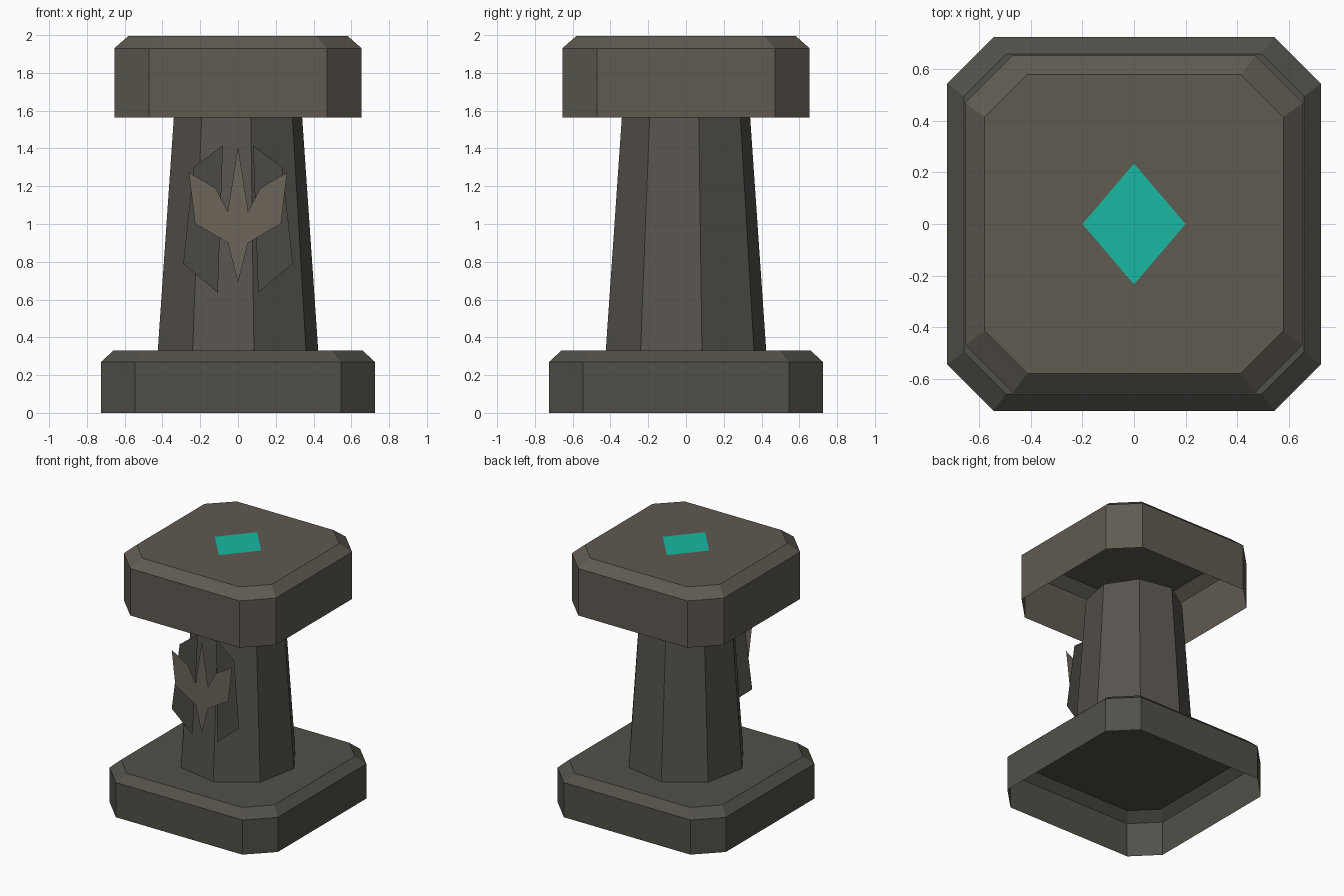
import bpy
from math import cos, sin, pi

if "Cube" in bpy.data.objects:
    bpy.data.objects.remove(bpy.data.objects["Cube"])


def material(name, rgb):
    m = bpy.data.materials.new(name)
    m.diffuse_color = (*rgb, 1.0)
    m.use_nodes = True
    m.node_tree.nodes["Principled BSDF"].inputs["Base Color"].default_value = m.diffuse_color
    return m


def add_mesh(name, verts, faces, mat):
    me = bpy.data.meshes.new(name)
    me.from_pydata(verts, [], faces)
    me.materials.append(mat)
    me.update()
    ob = bpy.data.objects.new(name, me)
    bpy.context.collection.objects.link(ob)
    return ob


def loft(name, rings, mat, cap_top):
    """Open-bottomed shell through rings of equal vertex count."""
    n = len(rings[0])
    verts = [v for ring in rings for v in ring]
    faces = [(r * n + i, r * n + (i + 1) % n, (r + 1) * n + (i + 1) % n, (r + 1) * n + i)
             for r in range(len(rings) - 1) for i in range(n)]
    if cap_top:
        faces.append(tuple(range((len(rings) - 1) * n, len(rings) * n)))
    return add_mesh(name, verts, faces, mat)


def cut_square(half, corner, z, scale=1.0):
    h, c = half * scale, corner * scale
    pts = [(h, -c), (h, c), (c, h), (-c, h), (-h, c), (-h, -c), (-c, -h), (c, -h)]
    return [(x, y, z) for x, y in pts]


def octagon(r, z):
    return [(r * cos(pi / 16 + k * pi / 4), r * sin(pi / 16 + k * pi / 4), z) for k in range(8)]


base_stone = material("base_stone", (0.085, 0.08, 0.066))
column_stone = material("column_stone", (0.095, 0.088, 0.076))
cap_stone = material("cap_stone", (0.115, 0.103, 0.083))
panel_stone = material("panel_stone", (0.07, 0.065, 0.054))
emblem_stone = material("emblem_stone", (0.15, 0.13, 0.10))
teal = material("teal", (0.01, 0.48, 0.36))

# Base and cap: hollow slabs with cut corners and a bevelled top
loft("base", [cut_square(0.725, 0.545, 0), cut_square(0.725, 0.545, 0.27),
              cut_square(0.725, 0.545, 0.33, 0.91)], base_stone, True)
loft("cap", [cut_square(0.655, 0.47, 1.565), cut_square(0.655, 0.47, 1.93),
             cut_square(0.655, 0.47, 1.996, 0.885)], cap_stone, True)

# Tapered eight-sided column
loft("column", [octagon(0.433, 0.33), octagon(0.346, 1.57)], column_stone, False)

# Diamond inlay on the cap
add_mesh("top_diamond", [(0.2, 0, 2), (0, 0.235, 2), (-0.2, 0, 2), (0, -0.235, 2)],
         [(0, 1, 2, 3)], teal)

# Pair of thin, slightly leaning panels on the front
panel = [(0.08, 1.416), (0.107, 0.637), (0.29, 0.79), (0.235, 1.30)]
for side, label in ((1, "right"), (-1, "left")):
    pts = panel if side == 1 else panel[::-1]
    add_mesh(f"front_panel_{label}", [(side * x, -0.43 + 0.0365 * z, z) for x, z in pts],
             [(0, 1, 2, 3)], panel_stone)

# Flat pointed ornament in front of the panels, mirrored from its right half
half = [(0.053, 0.90), (0.228, 1.003), (0.26, 1.273), (0.118, 1.19), (0.054, 1.066)]
outline = [(0, 0.69)] + half + [(0, 1.41)] + [(-x, z) for x, z in reversed(half)]
add_mesh("front_ornament", [(x, -0.445, z) for x, z in outline],
         [tuple(range(len(outline)))], emblem_stone)
